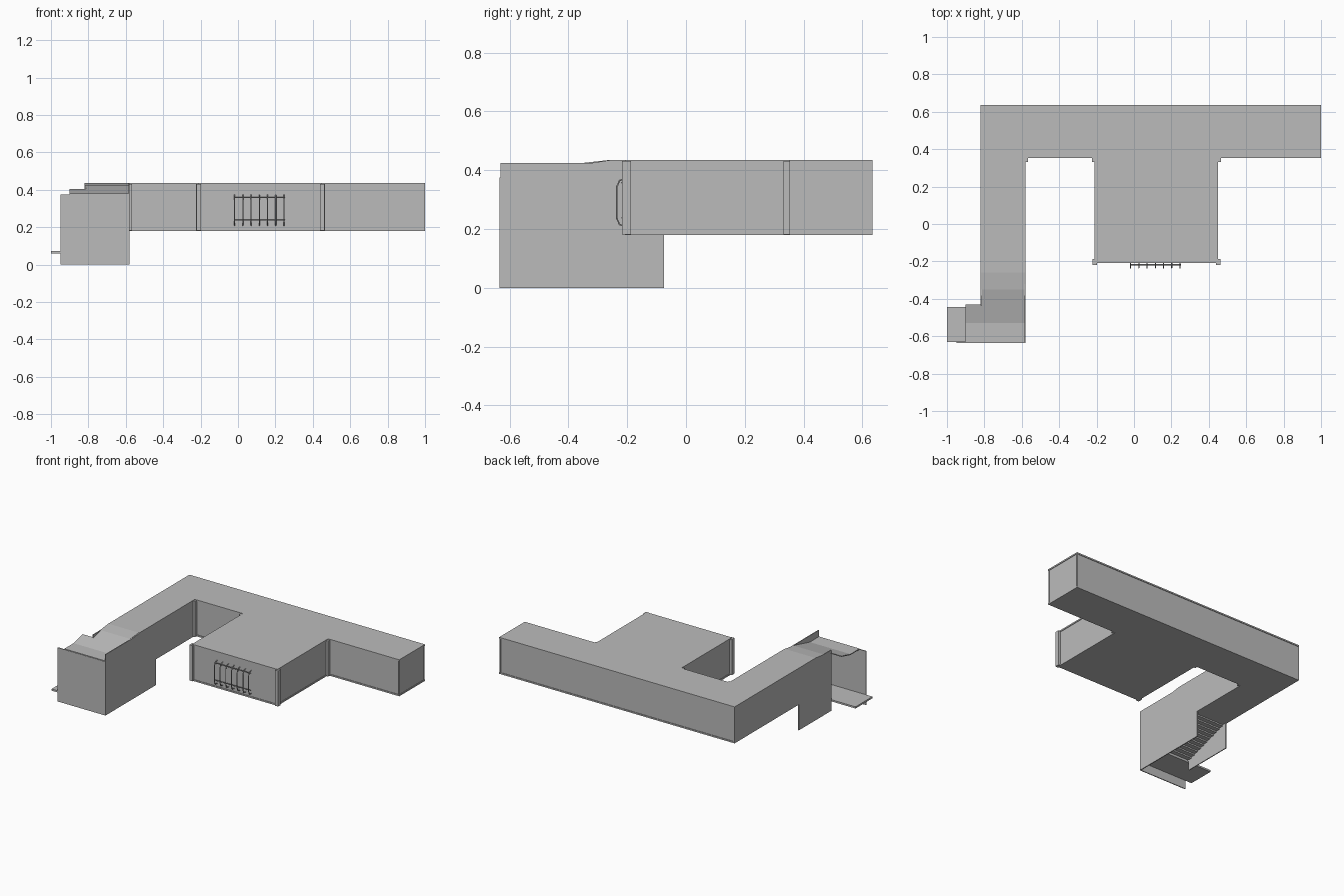
import bpy, bmesh
from mathutils import Vector

cube = bpy.data.objects.get("Cube")
if cube:
    bpy.data.objects.remove(cube, do_unlink=True)

GREY = (0.5, 0.5, 0.5, 1)
mat = bpy.data.materials.new("plain grey")
mat.use_nodes = True
mat.diffuse_color = GREY
mat.node_tree.nodes["Principled BSDF"].inputs["Base Color"].default_value = GREY


def prism(name, points, shift):
    """Extrude a flat 3D outline along a vector."""
    bm = bmesh.new()
    face = bm.faces.new([bm.verts.new(p) for p in points])
    out = bmesh.ops.extrude_face_region(bm, geom=[face])
    verts = [v for v in out["geom"] if isinstance(v, bmesh.types.BMVert)]
    bmesh.ops.translate(bm, verts=verts, vec=shift)
    bmesh.ops.recalc_face_normals(bm, faces=bm.faces)
    mesh = bpy.data.meshes.new(name)
    bm.to_mesh(mesh)
    bm.free()
    mesh.materials.append(mat)
    obj = bpy.data.objects.new(name, mesh)
    bpy.context.collection.objects.link(obj)
    return obj


def box(name, x0, x1, y0, y1, z0, z1):
    return prism(name, [(x0, y0, z0), (x1, y0, z0), (x1, y1, z0), (x0, y1, z0)],
                 (0, 0, z1 - z0))


def side_profile(name, yz, x0, x1):
    return prism(name, [(x0, y, z) for y, z in yz], (x1 - x0, 0, 0))


def rod(name, points, radius):
    curve = bpy.data.curves.new(name, "CURVE")
    curve.dimensions = "3D"
    curve.bevel_depth = radius
    curve.bevel_resolution = 1
    curve.use_fill_caps = True
    line = curve.splines.new("POLY")
    line.points.add(len(points) - 1)
    for pt, co in zip(line.points, points):
        pt.co = (*co, 1)
    curve.materials.append(mat)
    bpy.context.collection.objects.link(bpy.data.objects.new(name, curve))


# Levels and main plan lines
FLOOR, ROOF, SLAB, WALL = 0.18, 0.435, 0.01, 0.006
ARM_L, ARM_R, BACK, FRONT = -0.82, -0.58, 0.635, 0.352
ROOM_L, ROOM_R, ROOM_F = -0.21, 0.45, -0.208
END = -0.632


def plan(arm_end):
    return [(ARM_L, arm_end), (ARM_L, BACK), (1, BACK), (1, FRONT),
            (ROOM_R, FRONT), (ROOM_R, ROOM_F), (ROOM_L, ROOM_F),
            (ROOM_L, FRONT), (ARM_R, FRONT), (ARM_R, arm_end)]


# Floor and roof slabs
prism("floor", [(x, y, FLOOR) for x, y in plan(-0.075)], (0, 0, SLAB))
prism("roof", [(x, y, ROOF - SLAB) for x, y in plan(-0.26)], (0, 0, SLAB))

# Thin walls, set slightly inside the slab edges
outline = [Vector(p) for p in plan(-0.26)]
for i in range(1, 8):
    a, b = outline[i], outline[i + 1]
    d = (b - a).normalized()
    inward = Vector((d.y, -d.x))
    a, b = a + inward * 0.004, b + inward * 0.004
    quad = [a, b, b + inward * WALL, a + inward * WALL]
    prism("wall_%d" % i, [(p.x, p.y, FLOOR) for p in quad], (0, 0, ROOF - FLOOR - 0.005))

# Side walls of the arm, dropping to the ground beside the stairs
for name, x, start, end in (("stair_wall_left", ARM_R - WALL, FRONT, END),
                            ("stair_wall_right", ARM_L, BACK, -0.435)):
    side_profile(name, [(end, 0), (-0.075, 0), (-0.075, FLOOR), (start, FLOOR),
                        (start, 0.43), (-0.26, 0.434), (-0.32, 0.425), (end, 0.425)],
                 x, x + WALL)

# Sloping ceiling over the stairs and its extension over the exit
slope = [(-0.26, ROOF), (-0.35, 0.425), (-0.53, 0.38), (END, 0.38)]
exit_slope = [(-0.43, 0.405)] + slope[2:]
for name, top, x0, x1 in (("stair_ceiling", slope, ARM_L, ARM_R - WALL),
                          ("exit_ceiling", exit_slope, -0.9, ARM_L)):
    under = [(y, z - WALL) for y, z in reversed(top)]
    side_profile(name, top + under, x0, x1)

# End wall, landing and stepped flight
box("stair_end_wall", -0.95, ARM_R, -0.635, -0.629, 0, 0.376)
box("landing", -1, ARM_R - WALL, -0.63, -0.443, 0.06, 0.072)
STEPS = 12
run, rise = 0.368 / STEPS, (FLOOR + SLAB - 0.072) / STEPS
treads = []
for i in range(STEPS):
    y, z = -0.443 + i * run, 0.072 + i * rise
    treads += [(y, z), (y, z + rise)]
treads.append((-0.075, FLOOR + SLAB))
under = [(y + 0.003, z - 0.008) for y, z in reversed(treads)]
side_profile("stairs", treads + under, ARM_L + WALL, ARM_R - WALL)

# Corner posts
for name, x, y in (("room_post_right", ROOM_L, -0.203), ("room_post_left", ROOM_R, -0.203),
                   ("corner_post_arm", ARM_R + 0.006, 0.343),
                   ("corner_post_right", ROOM_L - 0.006, 0.343),
                   ("corner_post_left", ROOM_R + 0.006, 0.343)):
    r = 0.012 if y < 0 else 0.008
    box(name, x - r, x + r, y - r - 0.003, y + r + 0.003, FLOOR + 0.002, ROOF - 0.004)

# Window grille: bent upright bars joined by two rails
bar = [(-0.205, 0.21), (-0.226, 0.215), (-0.235, 0.235),
       (-0.235, 0.345), (-0.226, 0.365), (-0.205, 0.372)]
for i in range(7):
    x = -0.018 + i * 0.044
    rod("grille_bar_%d" % i, [(x, y, z) for y, z in bar], 0.003)
for name, z in (("grille_rail_low", 0.238), ("grille_rail_high", 0.358)):
    rod(name, [(-0.022, -0.218, z), (0.25, -0.218, z)], 0.003)
